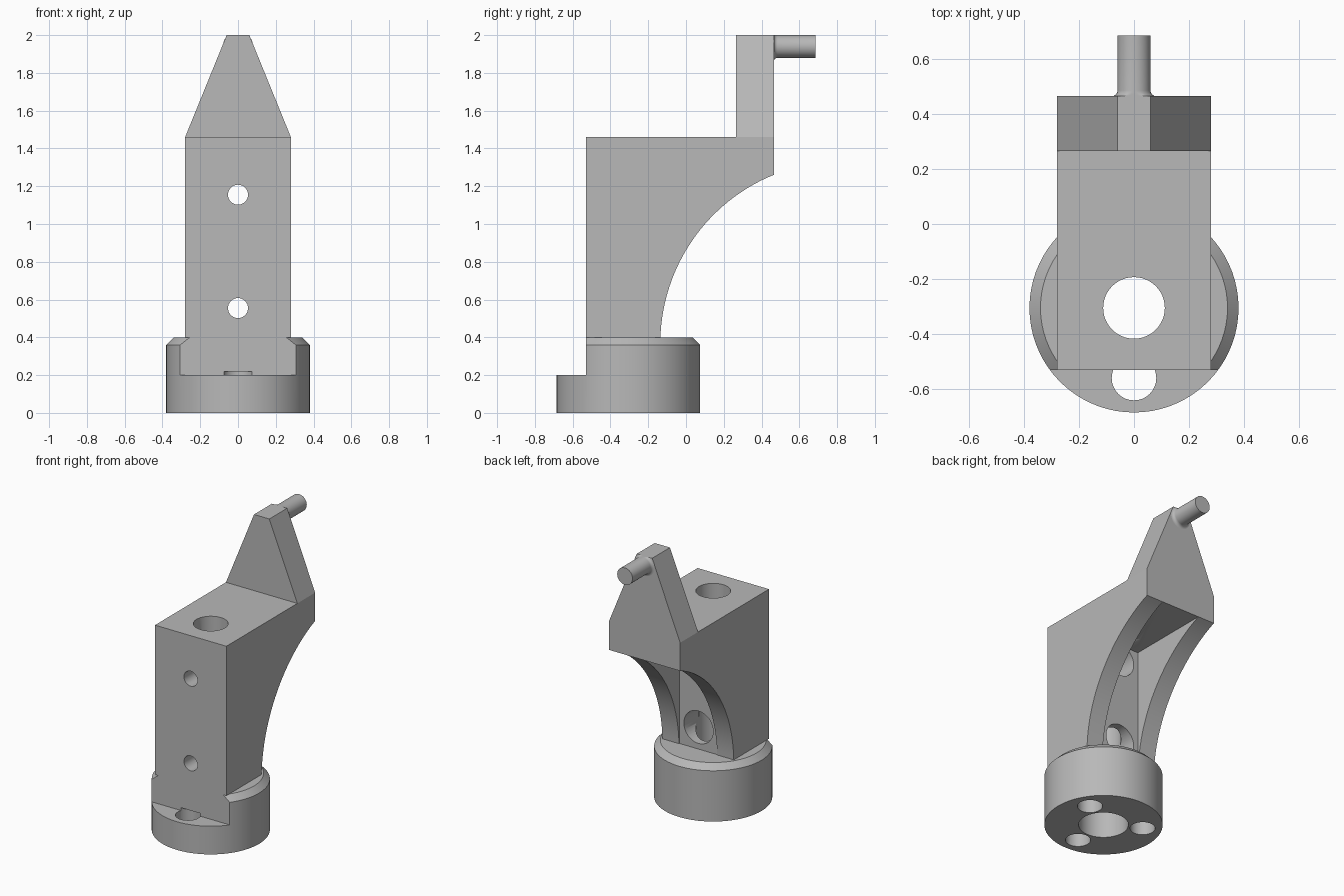
import bpy, bmesh, math
from mathutils import Matrix, Vector

cube = bpy.data.objects.get("Cube")
if cube:
    bpy.data.objects.remove(cube, do_unlink=True)

grey = bpy.data.materials.new("plain_grey")
grey.use_nodes = True
grey.diffuse_color = (0.48, 0.48, 0.48, 1)
grey.node_tree.nodes["Principled BSDF"].inputs["Base Color"].default_value = grey.diffuse_color

AXIS_Y = -0.305   # centre of the round base
WALL_Y = -0.14    # back wall of the channel


def make(name, bm):
    bmesh.ops.recalc_face_normals(bm, faces=bm.faces)
    mesh = bpy.data.meshes.new(name)
    bm.to_mesh(mesh)
    bm.free()
    ob = bpy.data.objects.new(name, mesh)
    bpy.context.collection.objects.link(ob)
    mesh.materials.append(grey)
    return ob


def prism(name, points, offset):
    """Extrude a closed outline along the offset vector."""
    bm = bmesh.new()
    face = bm.faces.new([bm.verts.new(p) for p in points])
    ext = bmesh.ops.extrude_face_region(bm, geom=[face])
    moved = [v for v in ext["geom"] if isinstance(v, bmesh.types.BMVert)]
    bmesh.ops.translate(bm, verts=moved, vec=offset)
    return make(name, bm)


def box(name, lo, hi):
    (x0, y0, z0), (x1, y1, z1) = lo, hi
    return prism(name, [(x0, y0, z0), (x1, y0, z0), (x1, y1, z0), (x0, y1, z0)], (0, 0, z1 - z0))


def rod(name, start, end, radius, segments=48):
    start, end = Vector(start), Vector(end)
    turn = (end - start).to_track_quat('Z', 'Y').to_matrix().to_4x4()
    bm = bmesh.new()
    bmesh.ops.create_cone(bm, cap_ends=True, segments=segments, radius1=radius, radius2=radius,
                          depth=(end - start).length,
                          matrix=Matrix.Translation((start + end) / 2) @ turn)
    return make(name, bm)


def lathe(name, profile, matrix, segments=72):
    """Solid of revolution from (radius, height) pairs, capped at both ends."""
    bm = bmesh.new()
    rings = []
    for r, h in profile:
        angles = [2 * math.pi * i / segments for i in range(segments)]
        rings.append([bm.verts.new(matrix @ Vector((r * math.cos(a), r * math.sin(a), h))) for a in angles])
    for low, high in zip(rings, rings[1:]):
        for i in range(segments):
            j = (i + 1) % segments
            bm.faces.new((low[i], low[j], high[j], high[i]))
    bm.faces.new(rings[0])
    bm.faces.new(rings[-1])
    return make(name, bm)


def cut(target, cutters):
    for c in cutters:
        c.hide_render = True
        mod = target.modifiers.new("cut", 'BOOLEAN')
        mod.operation, mod.solver, mod.object = 'DIFFERENCE', 'EXACT', c
    graph = bpy.context.evaluated_depsgraph_get()
    target.data = bpy.data.meshes.new_from_object(target.evaluated_get(graph))
    target.modifiers.clear()
    for c in cutters:
        bpy.data.objects.remove(c, do_unlink=True)


# Round base with a chamfered rim, a flat front step and bolt holes underneath
base = lathe("round_base", [(0.38, 0), (0.38, 0.36), (0.34, 0.4)], Matrix.Translation((0, AXIS_Y, 0)))
cutters = [
    box("step_cutter", (-1, -1, 0.2), (1, -0.53, 1)),
    rod("socket_cutter", (0, AXIS_Y, -0.1), (0, AXIS_Y, 0.2), 0.16),
    rod("bore_cutter", (0, AXIS_Y, 0.1), (0, AXIS_Y, 0.6), 0.112),
]
for degrees in (-90, 30, 150):
    a = math.radians(degrees)
    x, y = 0.255 * math.cos(a), AXIS_Y + 0.255 * math.sin(a)
    cutters.append(rod("bolt_cutter", (x, y, -0.1), (x, y, 0.22), 0.081, 32))
cut(base, cutters)

# Upright body with a concave back, hollowed into a channel between two ribs
centre_y, centre_z, radius = 0.829, 0.367, 0.965
start = math.asin((0.4 - centre_z) / radius)
stop = math.asin((1.26 - centre_z) / radius)
outline = [(-0.28, -0.53, 1.46), (-0.28, -0.53, 0.4)]
for i in range(33):
    a = start + (stop - start) * i / 32
    outline.append((-0.28, centre_y - radius * math.cos(a), centre_z + radius * math.sin(a)))
outline[-1] = (-0.28, 0.465, 1.26)
outline.append((-0.28, 0.465, 1.46))
body = prism("body", outline, (0.56, 0, 0))
cutters = [
    box("channel_cutter", (-0.15, WALL_Y, 0.3), (0.15, 0.8, 1.26)),
    rod("bore_cutter", (0, AXIS_Y, 0.2), (0, AXIS_Y, 1.6), 0.112),
]
for z in (0.555, 1.155):
    cutters.append(rod("screw_cutter", (0, -0.7, z), (0, 0, z), 0.053, 32))
    cutters.append(rod("counterbore_cutter", (0, AXIS_Y, z), (0, 0, z), 0.115))
cut(body, cutters)

# Tapered horn on the top at the back
horn = prism("tapered_horn", [(-0.28, 0.265, 1.46), (0.28, 0.265, 1.46), (0.06, 0.265, 2), (-0.06, 0.265, 2)],
             (0, 0.2, 0))

# Pin with a small fillet at its root, trimmed level with the horn
fillet = [(0.08 - 0.02 * math.sin(a), 0.02 - 0.02 * math.cos(a))
          for a in (math.radians(d) for d in range(0, 91, 18))]
pin = lathe("pin", fillet + [(0.06, 0.22)],
            Matrix.Translation((0, 0.465, 1.94)) @ Matrix.Rotation(-math.pi / 2, 4, 'X'), 40)
for v in pin.data.vertices:
    v.co.z = min(v.co.z, 2)

# Smooth the curved faces and keep the edges sharp
bpy.ops.object.select_all(action='DESELECT')
for ob in (base, body, horn, pin):
    ob.select_set(True)
    bpy.context.view_layer.objects.active = ob
bpy.ops.object.shade_smooth_by_angle(angle=math.radians(30))
